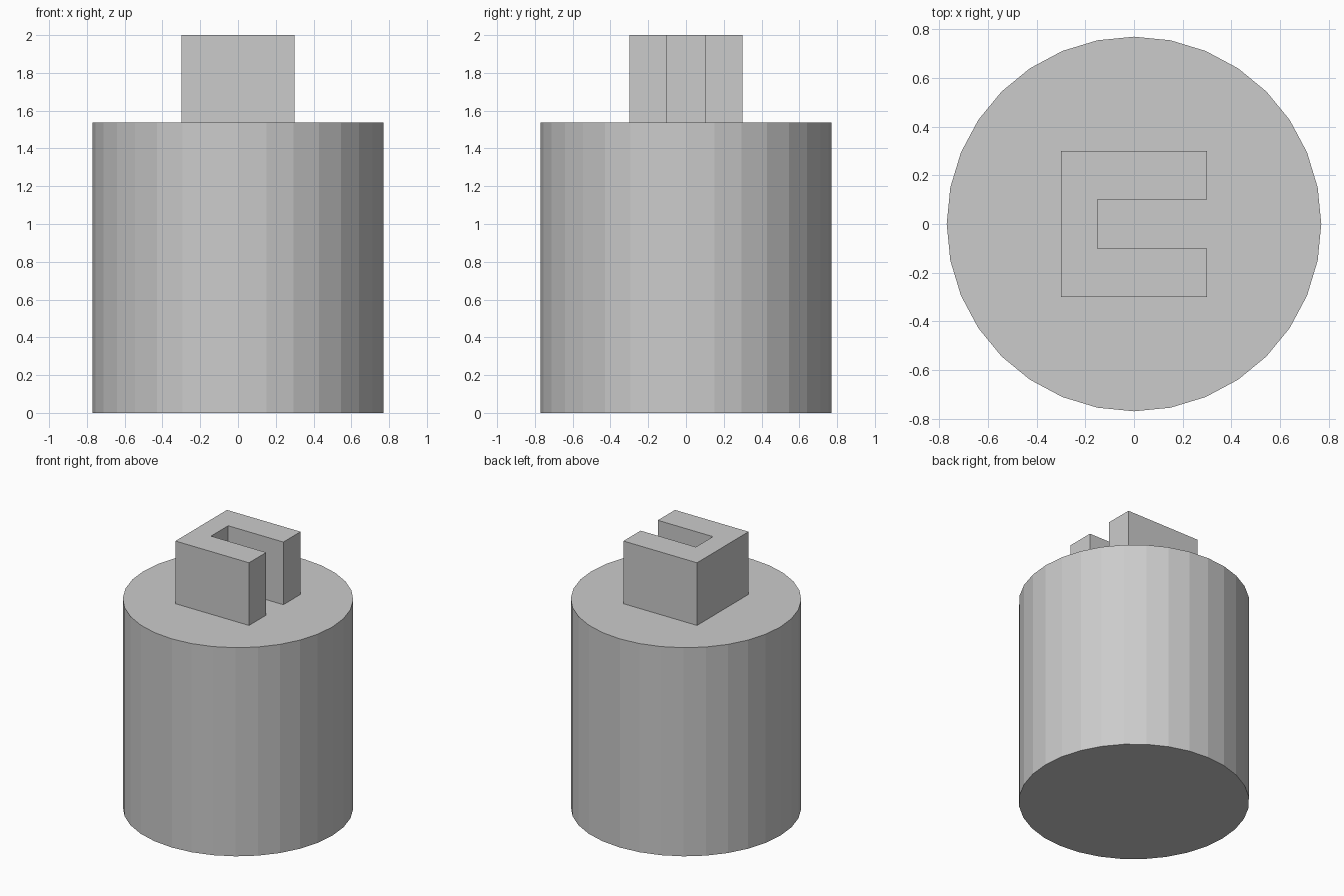
import bpy, bmesh

if "Cube" in bpy.data.objects:
    bpy.data.objects.remove(bpy.data.objects["Cube"])

RADIUS, BODY_TOP, TOP = 0.77, 1.538, 2.0


def extruded_prism(name, outline, z0, z1):
    """Extrude a closed counter-clockwise XY outline from z0 up to z1."""
    bm = bmesh.new()
    base = bm.faces.new([bm.verts.new((x, y, z0)) for x, y in outline])
    result = bmesh.ops.extrude_face_region(bm, geom=[base], use_keep_orig=True)
    top = [v for v in result["geom"] if isinstance(v, bmesh.types.BMVert)]
    bmesh.ops.translate(bm, verts=top, vec=(0, 0, z1 - z0))
    bmesh.ops.recalc_face_normals(bm, faces=bm.faces)
    mesh = bpy.data.meshes.new(name)
    bm.to_mesh(mesh)
    bm.free()
    obj = bpy.data.objects.new(name, mesh)
    bpy.context.collection.objects.link(obj)
    return obj


# Main body: flat-shaded 32-sided cylinder
bpy.ops.mesh.primitive_cylinder_add(vertices=32, radius=RADIUS, depth=BODY_TOP,
                                    location=(0, 0, BODY_TOP / 2))
bpy.context.object.name = "cylinder_body"

# Slotted block on top, slot open towards +x
half = [(0.3, 0.1), (0.3, 0.3), (-0.3, 0.3)]
mirrored = [(x, -y) for x, y in reversed(half)]
slot_end = [(-0.15, -0.1), (-0.15, 0.1)]
extruded_prism("slotted_block", half + mirrored + slot_end, BODY_TOP, TOP)
